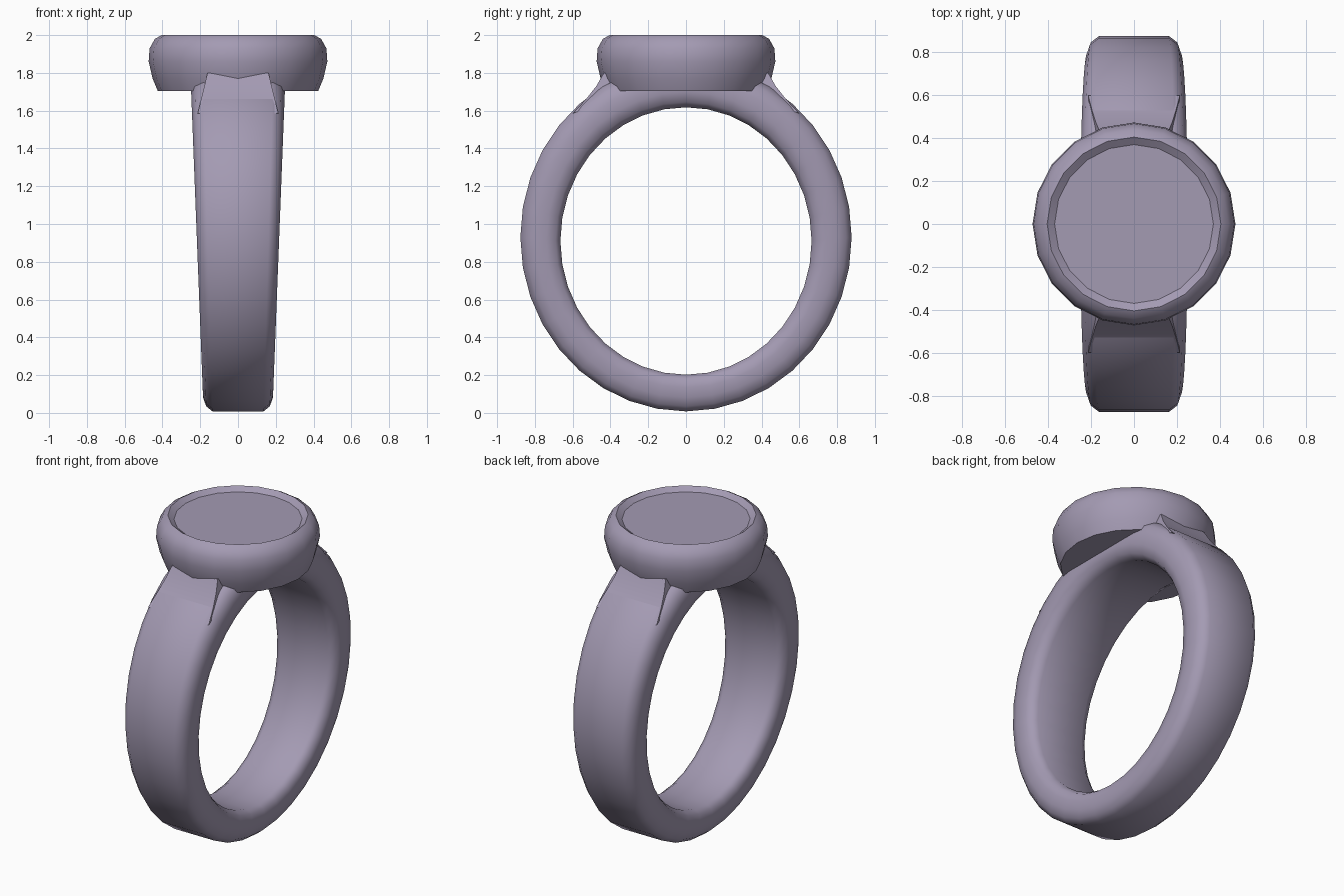
import bpy, bmesh, math

if "Cube" in bpy.data.objects:
    bpy.data.objects.remove(bpy.data.objects["Cube"])

metal = bpy.data.materials.new("lilac grey metal")
metal.diffuse_color = (0.37, 0.325, 0.45, 1)
metal.use_nodes = True
metal.node_tree.nodes["Principled BSDF"].inputs["Base Color"].default_value = metal.diffuse_color


def finish(bm, name, angle):
    bmesh.ops.recalc_face_normals(bm, faces=bm.faces)
    mesh = bpy.data.meshes.new(name)
    bm.to_mesh(mesh)
    bm.free()
    ob = bpy.data.objects.new(name, mesh)
    bpy.context.collection.objects.link(ob)
    mesh.materials.append(metal)
    bpy.ops.object.select_all(action='DESELECT')
    ob.select_set(True)
    bpy.context.view_layer.objects.active = ob
    bpy.ops.object.shade_smooth_by_angle(angle=math.radians(angle))
    return ob


def bridge(bm, a, b):
    n = len(a)
    for i in range(n):
        j = (i + 1) % n
        bm.faces.new((a[i], a[j], b[j], b[i]))


# Band: rounded section swept round an oval, wider towards the top
bm = bmesh.new()
# (fraction of half width, fraction of the way from inner to outer surface)
section = [(-0.76, 0), (0.76, 0), (0.95, 0.12), (1, 0.35), (1, 0.62),
           (0.92, 0.86), (0.74, 1), (-0.74, 1), (-0.92, 0.86),
           (-1, 0.62), (-1, 0.35), (-0.95, 0.12)]
N = 36
loops = []
for i in range(N):
    a = 2 * math.pi * i / N
    c, s = math.cos(a), math.sin(a)
    loop = []
    for w, t in section:
        y = c * (0.665 + 0.212 * t)
        z = 0.91 + 0.02 * t + s * (0.708 + 0.214 * t)
        half = 0.182 + 0.068 * min(max(z / 1.75, 0), 1)
        loop.append(bm.verts.new((w * half, y, z)))
    loops.append(loop)
for i in range(N):
    bridge(bm, loops[i], loops[(i + 1) % N])
finish(bm, "ring_band", 50)

# Signet head: lathed disc with rounded side and slightly sunk flat face
bm = bmesh.new()
profile = [(0.425, 1.705), (0.452, 1.77), (0.473, 1.86), (0.468, 1.93),
           (0.44, 1.98), (0.405, 2.0), (0.37, 1.975)]
M = 20
rings = [[bm.verts.new((r * math.cos(2 * math.pi * k / M),
                        r * math.sin(2 * math.pi * k / M), z))
          for k in range(M)] for r, z in profile]
for lo, hi in zip(rings, rings[1:]):
    bridge(bm, lo, hi)
bm.faces.new(rings[0])
bm.faces.new(rings[-1])
finish(bm, "signet_head", 34)

# Shoulders: small fillets joining the band to the head
for side, name in ((1, "back_shoulder"), (-1, "front_shoulder")):
    bm = bmesh.new()
    outline = [(0.40, 1.66), (0.60, 1.585), (0.53, 1.66), (0.475, 1.73),
               (0.435, 1.80), (0.38, 1.80)]
    ends = [[bm.verts.new((x * (1 - 0.25 * (z - 1.58) / 0.22), side * y, z))
             for y, z in outline] for x in (-0.215, 0.215)]
    bridge(bm, ends[0], ends[1])
    bm.faces.new(ends[0])
    bm.faces.new(ends[1])
    finish(bm, name, 40)
